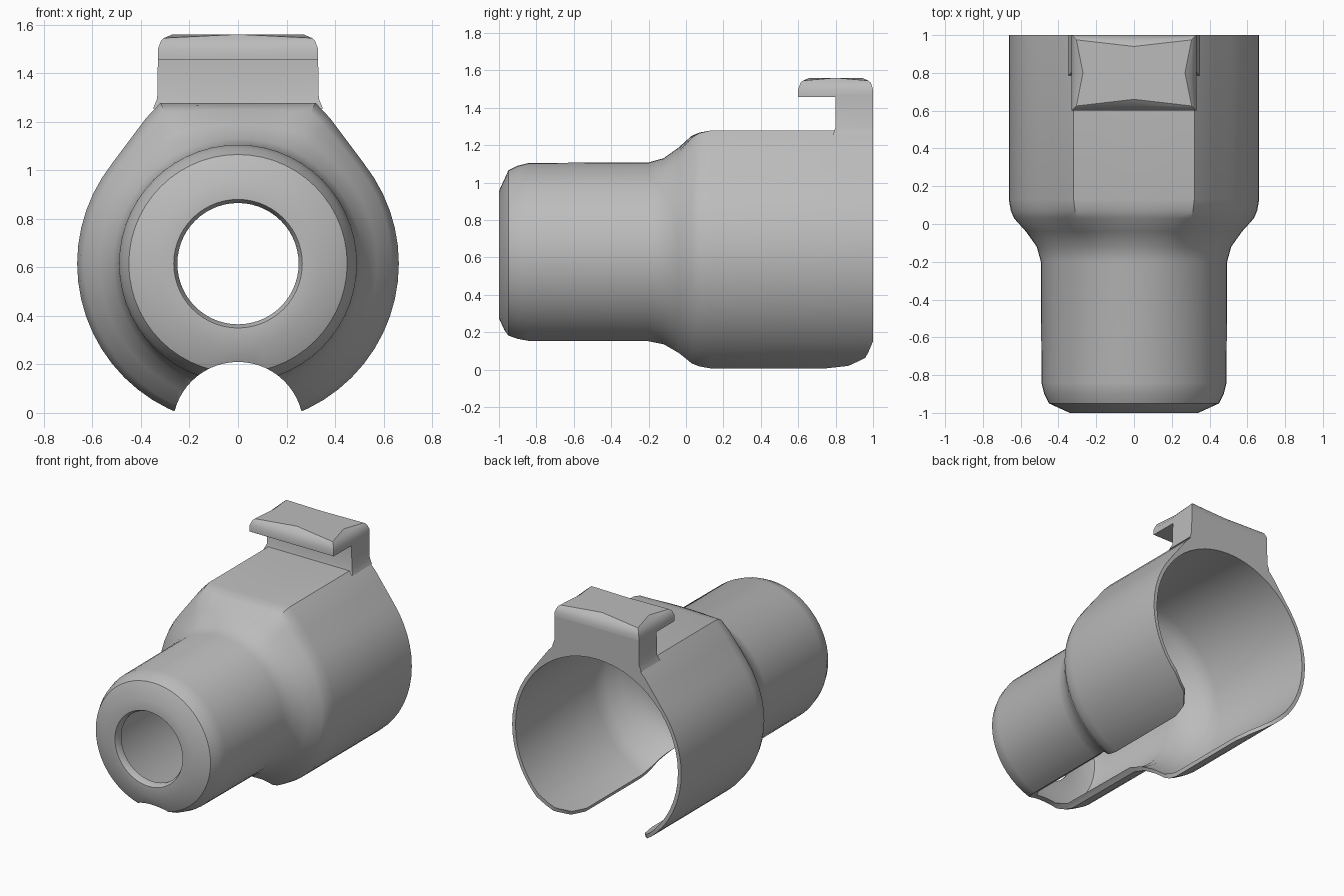
import bpy, bmesh, math
from math import sin, cos, radians

if "Cube" in bpy.data.objects:
    bpy.data.objects.remove(bpy.data.objects["Cube"], do_unlink=True)

AXIS_Z = 0.615
SIDES = 56
grey = bpy.data.materials.new("plain grey")
grey.use_nodes = True
grey.diffuse_color = (0.5, 0.5, 0.5, 1)
grey.node_tree.nodes["Principled BSDF"].inputs["Base Color"].default_value = (0.5, 0.5, 0.5, 1)


def loft(name, rings, looped=False):
    """Skin a list of equal point rings; cap the ends unless looped."""
    bm = bmesh.new()
    loops = [[bm.verts.new(p) for p in ring] for ring in rings]
    n = len(loops[0])
    pairs = list(zip(loops, loops[1:])) + ([(loops[-1], loops[0])] if looped else [])
    for a, b in pairs:
        for i in range(n):
            j = (i + 1) % n
            bm.faces.new((a[i], a[j], b[j], b[i]))
    if not looped:
        bm.faces.new(loops[0])
        bm.faces.new(loops[-1])
    bmesh.ops.recalc_face_normals(bm, faces=bm.faces)
    mesh = bpy.data.meshes.new(name)
    bm.to_mesh(mesh)
    bm.free()
    obj = bpy.data.objects.new(name, mesh)
    bpy.context.collection.objects.link(obj)
    mesh.materials.append(grey)
    return obj


def activate(obj):
    bpy.ops.object.select_all(action="DESELECT")
    obj.select_set(True)
    bpy.context.view_layer.objects.active = obj


def section(y, radius, flat=0.0, z=AXIS_Z):
    """Circle around the y axis whose top blends into a flat with slanted shoulders."""
    corner = math.atan(0.5)
    ring = []
    for i in range(SIDES):
        t = 2 * math.pi * i / SIDES
        a = min(t, 2 * math.pi - t)
        if a > corner:
            a = max(0, 2 * corner - a)
        r = radius * (1 + flat * (1 / cos(a) - 1))
        ring.append((r * sin(t), y, z + r * cos(t)))
    return ring


# Hollow body: outer skin front to back, then the cavity back to front
outer = [(-0.97, 0.25, 0), (-1, 0.265, 0), (-1, 0.34, 0), (-0.95, 0.45, 0),
         (-0.9, 0.475, 0), (-0.84, 0.49, 0), (-0.2, 0.493, 0), (-0.12, 0.515, 0.1),
         (-0.04, 0.572, 0.4), (0.03, 0.635, 0.8), (0.07, 0.652, 0.95),
         (0.13, 0.663, 1), (1, 0.663, 1)]
inner = [(1, 0.637), (0.13, 0.635), (0.03, 0.605), (-0.04, 0.54), (-0.12, 0.485),
         (-0.2, 0.46), (-0.84, 0.455), (-0.92, 0.425), (-0.95, 0.34), (-0.95, 0.25)]
body = loft("socket_body", [section(*row) for row in outer] +
            [section(*row) for row in inner], looped=True)

# Slot along the underside, flaring at the back edge
slot = [(-1.1, 0.27), (0.75, 0.27), (0.87, 0.305), (0.96, 0.388), (1.0, 0.52), (1.05, 0.65)]
cutter = loft("slot_cutter", [section(y, r, 0, -0.06) for y, r in slot])
cutter.hide_render = True
activate(body)
cut = body.modifiers.new("slot", "BOOLEAN")
cut.object = cutter
cut.operation = "DIFFERENCE"
cut.solver = "EXACT"
bpy.ops.object.modifier_apply(modifier=cut.name)
bpy.data.objects.remove(cutter, do_unlink=True)


def plate(z, half, front, back, corner=0.0, mid=0.0, lift=0.0):
    """Rectangle ring with corners inset by one amount and edge middles by another."""
    cy = (front + back) / 2
    hy = (back - front) / 2
    ring = []
    for sx, sy in ((-1, -1), (0, -1), (1, -1), (1, 0), (1, 1), (0, 1), (-1, 1), (-1, 0)):
        inset = corner if sx and sy else mid
        ring.append((sx * (half - inset), cy + sy * (hy - inset),
                     z + (0 if sx and sy else lift)))
    return ring


# Upright stem with a small flare at its foot
stem = loft("clip_stem", [plate(1.255, 0.35, 0.785, 1), plate(1.295, 0.333, 0.8, 1),
                          plate(1.47, 0.33, 0.8, 1)])

# Overhanging lip with a pinched, softened top
lip = loft("clip_lip", [plate(1.457, 0.33, 0.6, 1), plate(1.5, 0.33, 0.6, 1),
                        plate(1.535, 0.325, 0.605, 0.995, 0.008, 0.022),
                        plate(1.545, 0.33, 0.6, 1, 0.025, 0.06, 0.015)])

for obj in (body, stem, lip):
    activate(obj)
    bpy.ops.object.shade_smooth_by_angle(angle=radians(35))
